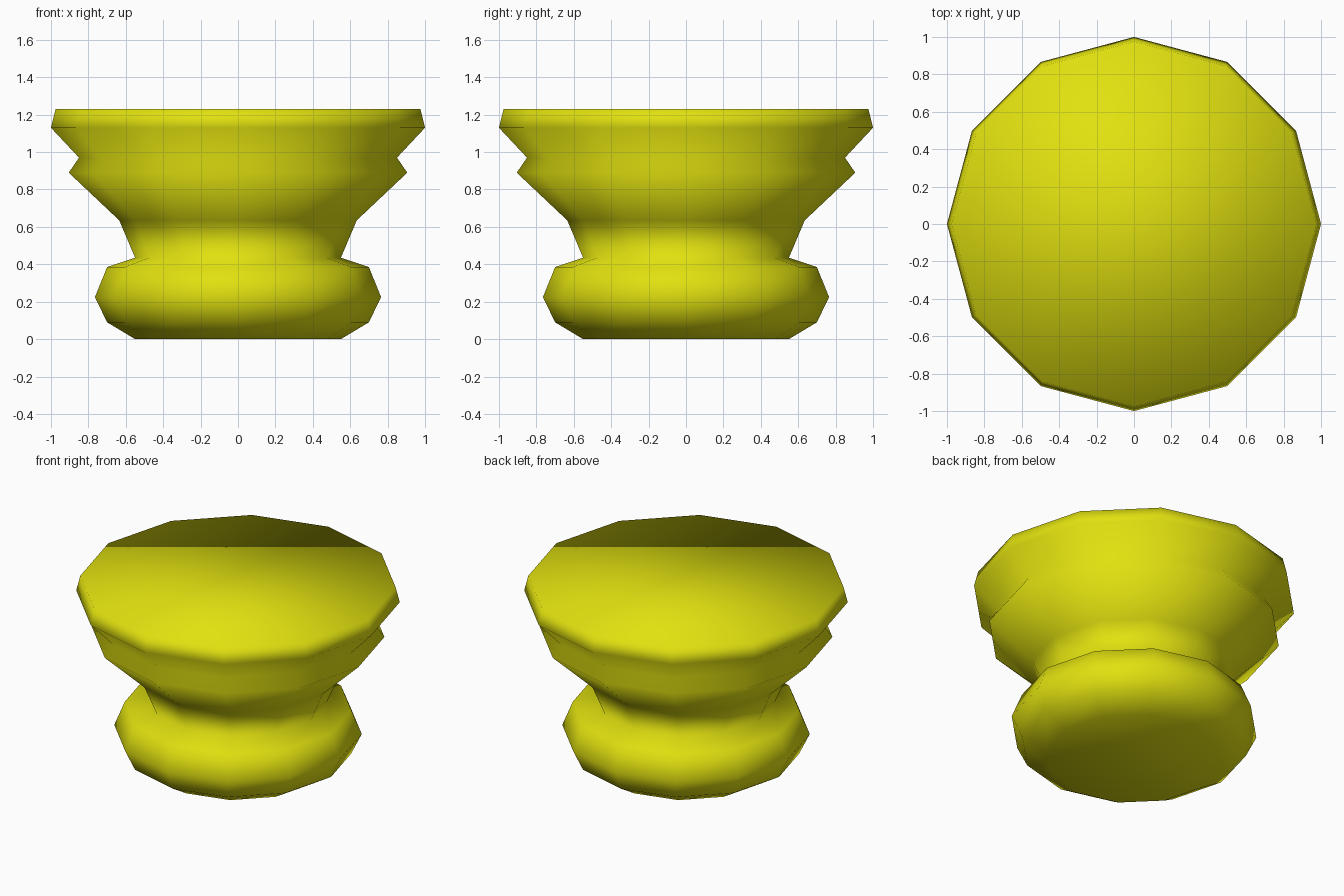
import bpy, bmesh
from math import cos, sin, tau

if "Cube" in bpy.data.objects:
    bpy.data.objects.remove(bpy.data.objects["Cube"])

SIDES = 12
# Knob profile from base to top: (radius, height)
PROFILE = [(0.55, 0.0), (0.70, 0.09), (0.765, 0.225), (0.70, 0.385),
           (0.55, 0.435), (0.635, 0.635), (0.905, 0.89), (0.85, 0.97),
           (1.0, 1.13), (0.975, 1.23)]

# Lathe the profile into twelve-sided rings
bm = bmesh.new()
rings = [[bm.verts.new((r * cos(tau * i / SIDES), r * sin(tau * i / SIDES), z))
          for i in range(SIDES)] for r, z in PROFILE]
for low, high in zip(rings, rings[1:]):
    for i in range(SIDES):
        j = (i + 1) % SIDES
        bm.faces.new((low[i], low[j], high[j], high[i]))

# Flat base and top
bm.faces.new(rings[0][::-1])
bm.faces.new(rings[-1])
for f in bm.faces:
    f.smooth = True

mesh = bpy.data.meshes.new("knob")
bm.to_mesh(mesh)
bm.free()
knob = bpy.data.objects.new("knob", mesh)
bpy.context.collection.objects.link(knob)

# Yellow finish
yellow = bpy.data.materials.new("yellow")
yellow.diffuse_color = (0.75, 0.75, 0.005, 1)
yellow.use_nodes = True
yellow.node_tree.nodes["Principled BSDF"].inputs["Base Color"].default_value = yellow.diffuse_color
mesh.materials.append(yellow)
